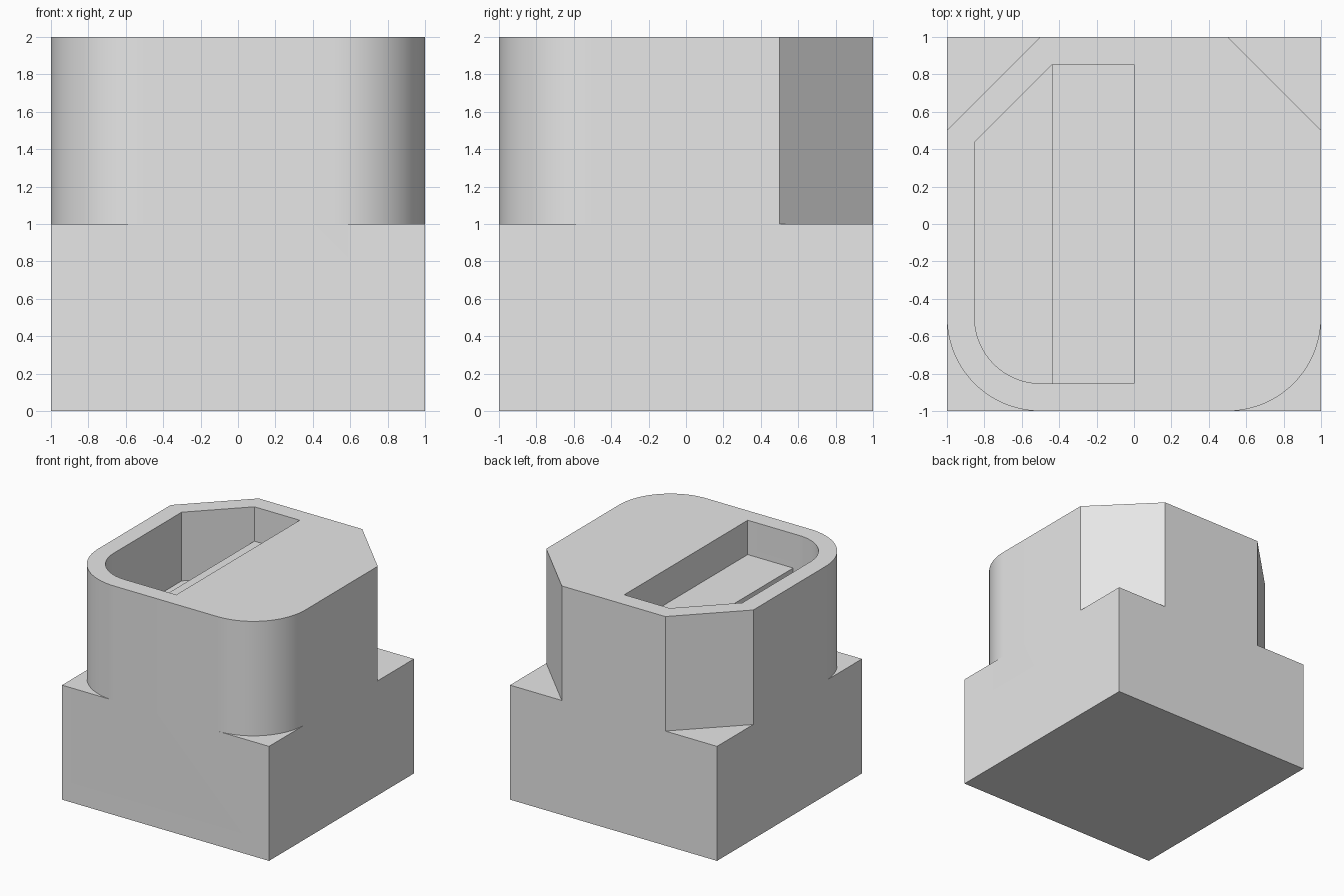
import bpy, bmesh
from math import pi, sin, cos, radians, sqrt

cube = bpy.data.objects.get("Cube")
if cube:
    bpy.data.objects.remove(cube, do_unlink=True)

grey = bpy.data.materials.new("plain grey")
grey.use_nodes = True
grey.diffuse_color = (0.8, 0.8, 0.8, 1)
grey.node_tree.nodes["Principled BSDF"].inputs["Base Color"].default_value = (0.8, 0.8, 0.8, 1)

CENTRE = 0.5      # centre of the rounded corners, and start of the chamfers
WALL = 0.148      # rim thickness around the pocket
INNER = 1 - WALL
CUT = 1 + CENTRE - WALL * sqrt(2) - INNER   # chamfer start of the pocket


def prism(name, outline, z0, z1):
    """Extrude a counter-clockwise outline from z0 to z1."""
    bm = bmesh.new()
    face = bm.faces.new([bm.verts.new((x, y, z0)) for x, y in outline])
    top = bmesh.ops.extrude_face_region(bm, geom=[face])["geom"]
    bmesh.ops.translate(bm, vec=(0, 0, z1 - z0),
                        verts=[v for v in top if isinstance(v, bmesh.types.BMVert)])
    bmesh.ops.recalc_face_normals(bm, faces=bm.faces)
    mesh = bpy.data.meshes.new(name)
    bm.to_mesh(mesh)
    bm.free()
    mesh.materials.append(grey)
    ob = bpy.data.objects.new(name, mesh)
    bpy.context.collection.objects.link(ob)
    return ob


def arc(cx, cy, r, start, steps=24):
    """Quarter circle, counter-clockwise from the start angle."""
    angles = [start + pi / 2 * i / steps for i in range(steps + 1)]
    return [(cx + r * cos(a), cy + r * sin(a)) for a in angles]


def pocket(right):
    """Pocket outline, offset inward from the body and cut straight at the right."""
    pts = arc(-CENTRE, -CENTRE, CENTRE - WALL, pi)
    pts += [(right, -INNER), (right, INNER)]
    if right > -CUT:
        pts.append((-CUT, INNER))
    return pts + [(-INNER, CUT)]


def combine(target, tool, operation):
    """Apply a boolean and discard the tool."""
    tool.hide_render = True
    mod = target.modifiers.new(operation, "BOOLEAN")
    mod.operation, mod.object, mod.solver = operation, tool, "EXACT"
    bpy.context.view_layer.objects.active = target
    bpy.ops.object.modifier_apply(modifier=mod.name)
    bpy.data.objects.remove(tool, do_unlink=True)


# Square base
block = prism("pocketed_block", [(-1, -1), (1, -1), (1, 1), (-1, 1)], 0, 1)

# Upper body: rounded front corners, chamfered back corners
outline = arc(-CENTRE, -CENTRE, CENTRE, pi) + arc(CENTRE, -CENTRE, CENTRE, 1.5 * pi)
outline += [(1, CENTRE), (CENTRE, 1), (-CENTRE, 1), (-1, CENTRE)]
combine(block, prism("upper_body", outline, 1, 2), "UNION")

# Stepped pocket: shallow ledge, then deep side
combine(block, prism("ledge_cutter", pocket(0), 1.7, 2.2), "DIFFERENCE")
combine(block, prism("deep_cutter", pocket(-CUT), 1.4, 2.2), "DIFFERENCE")

# Merge the flush faces of base and body
bm = bmesh.new()
bm.from_mesh(block.data)
bmesh.ops.remove_doubles(bm, verts=bm.verts, dist=0.0001)
bmesh.ops.dissolve_limit(bm, angle_limit=radians(0.5), verts=bm.verts, edges=bm.edges)
bm.to_mesh(block.data)
bm.free()

bpy.ops.object.select_all(action="DESELECT")
block.select_set(True)
bpy.context.view_layer.objects.active = block
bpy.ops.object.shade_smooth_by_angle(angle=radians(30))
